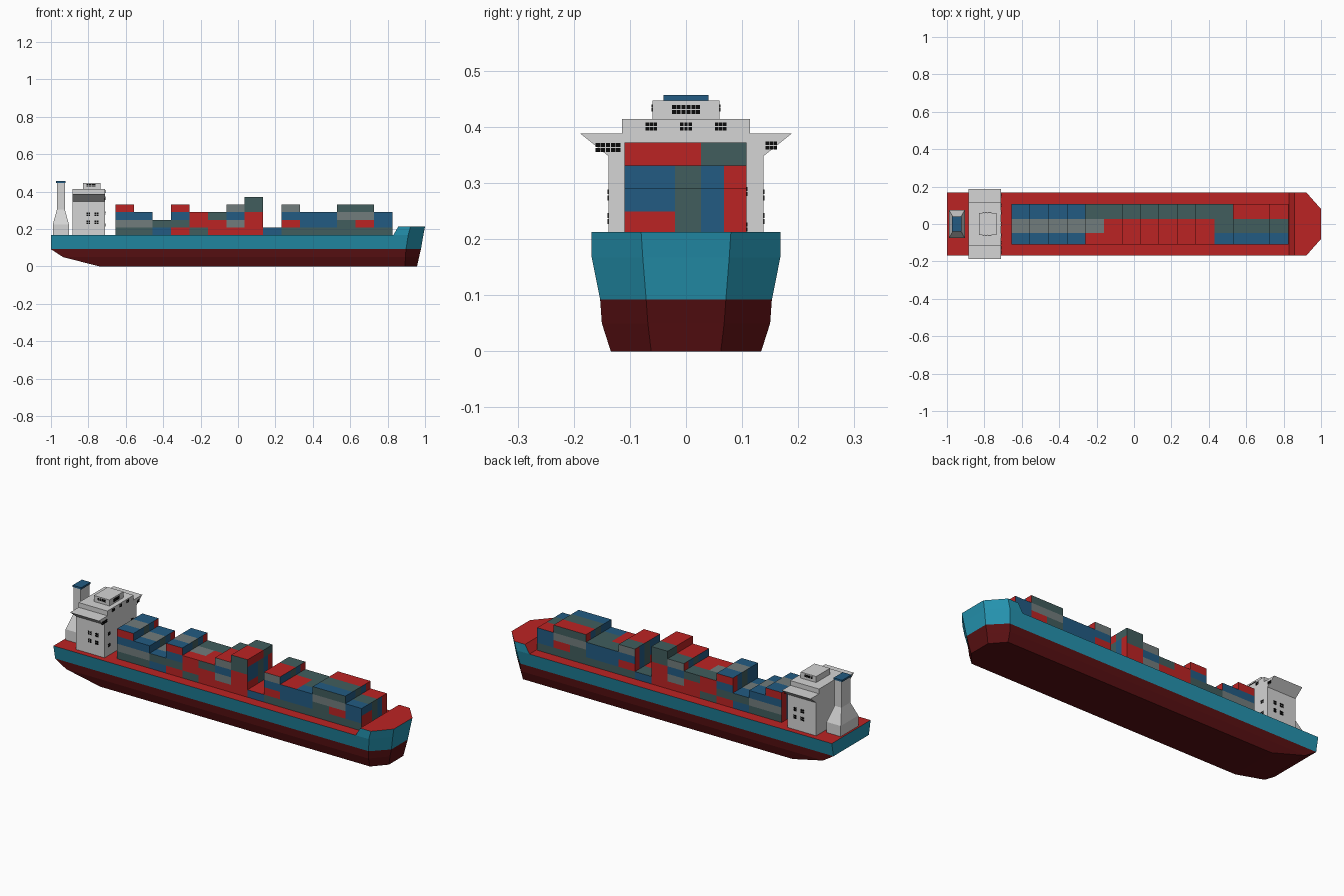
import bpy, bmesh

if "Cube" in bpy.data.objects:
    bpy.data.objects.remove(bpy.data.objects["Cube"])

COLOURS = {
    "red": (0.50, 0.017, 0.017), "hull_red": (0.098, 0.005, 0.006),
    "teal": (0.018, 0.29, 0.43), "white": (0.66, 0.66, 0.66),
    "blue": (0.016, 0.105, 0.225), "grey": (0.165, 0.20, 0.20),
    "green_grey": (0.052, 0.11, 0.11), "black": (0.003, 0.003, 0.003),
}
MATS = {}
for name, c in COLOURS.items():
    MATS[name] = bpy.data.materials.new(name)
    MATS[name].diffuse_color = (*c, 1)


def finish(name, bm, mats, rule=None):
    """Turn a bmesh into an object, colouring faces by an optional rule."""
    bmesh.ops.recalc_face_normals(bm, faces=bm.faces)
    bm.normal_update()
    if rule:
        for f in bm.faces:
            f.material_index = rule(f)
    me = bpy.data.meshes.new(name)
    bm.to_mesh(me)
    bm.free()
    for m in mats:
        me.materials.append(MATS[m])
    ob = bpy.data.objects.new(name, me)
    bpy.context.collection.objects.link(ob)
    return ob


def loft(name, rings, mats, rule=None, bottom=True):
    """Skin a stack of equal-length rings and cap the ends."""
    bm = bmesh.new()
    vs = [[bm.verts.new(p) for p in r] for r in rings]
    n = len(vs[0])
    for a, b in zip(vs, vs[1:]):
        for i in range(n):
            j = (i + 1) % n
            bm.faces.new((a[i], a[j], b[j], b[i]))
    if bottom:
        bm.faces.new(vs[0][::-1])
    bm.faces.new(vs[-1])
    return finish(name, bm, mats, rule)


def rect(cx, cy, z, hx, hy):
    return [(cx - hx, cy - hy, z), (cx + hx, cy - hy, z),
            (cx + hx, cy + hy, z), (cx - hx, cy + hy, z)]


def hull_ring(z, stern, half, taper, bow, nose):
    return [(stern, -half, z), (taper, -half, z), (bow, -nose, z),
            (bow, nose, z), (taper, half, z), (stern, half, z)]


# Hull: dark red below the waterline, teal above, red deck
def hull_rule(f):
    if f.normal.z > 0.3:
        return 2
    return 0 if f.calc_center_median().z < 0.093 else 1


HULL_MATS = ["hull_red", "teal", "red"]
deck = hull_ring(0.167, -1.0, 0.168, 0.91, 0.991, 0.077)
loft("hull", [
    hull_ring(0.0, -0.74, 0.134, 0.893, 0.957, 0.062),
    hull_ring(0.05, -0.935, 0.150, 0.895, 0.968, 0.068),
    hull_ring(0.092, -1.0, 0.153, 0.898, 0.978, 0.071),
    deck], HULL_MATS, hull_rule)
loft("forecastle", [
    hull_ring(0.167, 0.83, 0.168, 0.91, 0.991, 0.077),
    hull_ring(0.213, 0.857, 0.168, 0.922, 1.0, 0.08)],
    HULL_MATS, hull_rule, bottom=False)

# Bridge tower with flared wings: a y-z profile run along x
half = [(0.138, 0.167), (0.138, 0.348), (0.188, 0.388), (0.114, 0.388), (0.114, 0.414)]
profile = half + [(-y, z) for y, z in reversed(half)]
X0, X1 = -0.885, -0.711
loft("bridge_tower", [[(x, y, z) for y, z in profile] for x in (X0, X1)], ["white"])
loft("wheelhouse", [rect(-0.783, 0, z, 0.047, 0.06) for z in (0.414, 0.447)], ["white"])

# Funnel and its cap
loft("funnel", [rect(-0.947, 0, z, hx, hy) for z, hx, hy in (
    (0.167, 0.043, 0.076), (0.225, 0.043, 0.076),
    (0.305, 0.021, 0.038), (0.448, 0.021, 0.038))], ["white"])
loft("funnel_cap", [rect(-0.947, 0, z, 0.026, 0.04) for z in (0.447, 0.457)], ["blue"])

# Windows: small grids of thin panes
panes = bmesh.new()


def window(centre, axis, w, h, nx=2, nz=2):
    u = 1 - axis
    for i in range(nx):
        for k in range(nz):
            p = list(centre)
            p[u] += ((i + 0.5) / nx - 0.5) * w
            p[2] += ((k + 0.5) / nz - 0.5) * h
            size = [0.003, 0.003, h / nz * 0.8]
            size[u] = w / nx * 0.82
            cube = bmesh.ops.create_cube(panes, size=1)["verts"]
            bmesh.ops.scale(panes, vec=size, verts=cube)
            bmesh.ops.translate(panes, vec=p, verts=cube)


for s in (-1, 1):
    for x in (-0.80, -0.757):
        for z in (0.237, 0.279):
            window((x, s * 0.138, z), 1, 0.022, 0.022)
    window((-0.785, s * 0.06, 0.434), 1, 0.05, 0.014, 4, 2)
    for z in (0.222, 0.285):
        window((X1, s * 0.1, z), 0, 0.022, 0.018)
for y in (-0.062, 0, 0.062):
    window((X1, y, 0.401), 0, 0.022, 0.016, 3, 2)
window((X1, -0.139, 0.363), 0, 0.046, 0.018, 5, 2)
window((X1, 0.152, 0.367), 0, 0.022, 0.016, 3, 2)
window((-0.736, 0, 0.431), 0, 0.052, 0.018, 6, 2)
finish("windows", panes, ["black"])

# Container stacks: each word is one bay, side colours from bottom to top
# R red, B blue, G grey, N green-grey
CODE = "RBGN"
BAYS = "NGBR NGB BN RNBR NRR RRN RGBG RRRNN B NRBG NBB NBB NNGN NRGN NBB".split()
TOPS = ["BGGBB"] * 4 + ["RGGNN"] + ["RRRNN"] * 6 + ["BNNNN"] + ["BNNRR"] * 3
ENDS = ["RRNBR", "RRNBR", "BBNBR", "BBNBR", "RRRNN"]
YS = [-0.110, -0.048, -0.02, 0.027, 0.068, 0.108]
START, BAY, BASE, TIER = -0.655, 0.0987, 0.167, 0.041

bm = bmesh.new()


def quad(pts, code):
    f = bm.faces.new([bm.verts.new(p) for p in pts])
    f.material_index = CODE.index(code)


for i, bay in enumerate(BAYS):
    xa, xb = START + i * BAY, START + (i + 1) * BAY
    before = len(BAYS[i - 1]) if i else 0
    after = len(BAYS[i + 1]) if i < len(BAYS) - 1 else 0
    for t, code in enumerate(bay):
        za, zb = BASE + t * TIER, BASE + (t + 1) * TIER
        # long sides
        quad([(xa, YS[0], za), (xb, YS[0], za), (xb, YS[0], zb), (xa, YS[0], zb)], code)
        quad([(xb, YS[-1], za), (xa, YS[-1], za), (xa, YS[-1], zb), (xb, YS[-1], zb)], code)
        # exposed ends
        for r, (ya, yb) in enumerate(zip(YS, YS[1:])):
            if t >= after:
                quad([(xb, ya, za), (xb, yb, za), (xb, yb, zb), (xb, ya, zb)], ENDS[t][r])
            if t >= before:
                quad([(xa, yb, za), (xa, ya, za), (xa, ya, zb), (xa, yb, zb)], ENDS[t][r])
    # roofs
    zt = BASE + len(bay) * TIER
    for r, (ya, yb) in enumerate(zip(YS, YS[1:])):
        quad([(xa, ya, zt), (xb, ya, zt), (xb, yb, zt), (xa, yb, zt)], TOPS[i][r])
bmesh.ops.remove_doubles(bm, verts=bm.verts, dist=0.0005)
finish("containers", bm, ["red", "blue", "grey", "green_grey"])

for m in bpy.data.materials:
    if m.users and not m.is_grease_pencil:
        m.use_nodes = True
        m.node_tree.nodes["Principled BSDF"].inputs["Base Color"].default_value = m.diffuse_color
